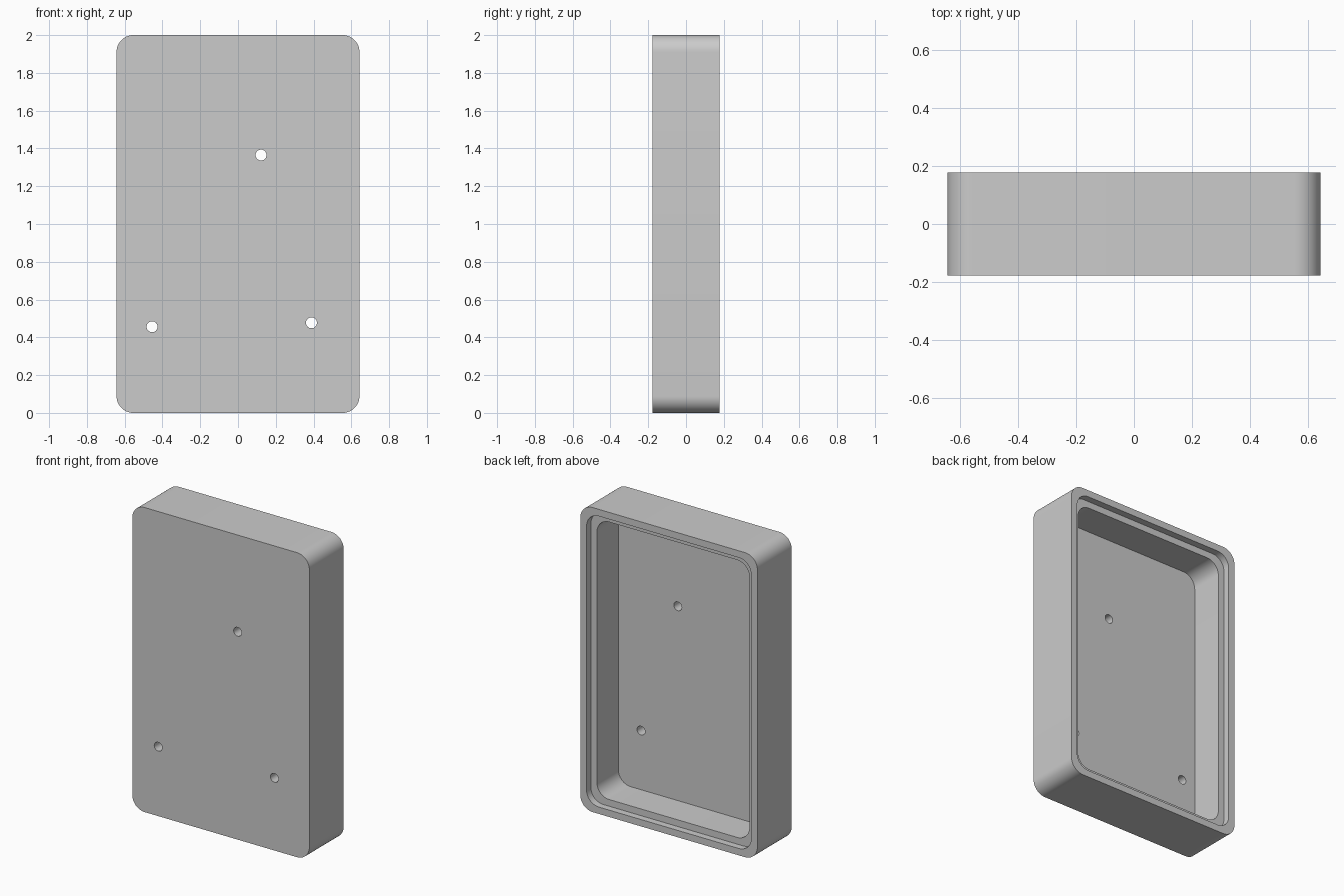
import bpy
import bmesh
from math import pi, cos, sin

cube = bpy.data.objects.get("Cube")
if cube:
    bpy.data.objects.remove(cube, do_unlink=True)

WIDTH, HEIGHT, DEPTH = 1.286, 2.0, 0.356
RADIUS = 0.089
FLOOR = 0.089        # thickness of the front panel
WALL = 0.089         # full wall thickness
LIP = 0.045          # thinner wall around the lid recess
RECESS = 0.045       # depth of the lid recess
FRONT, BACK = -DEPTH / 2, DEPTH / 2
HOLES = [(0.122, 1.365), (-0.455, 0.456), (0.389, 0.477)]
HOLE_RADIUS = 0.029

grey = bpy.data.materials.new("plain grey")
grey.use_nodes = True
grey.diffuse_color = (0.6, 0.6, 0.6, 1)
grey.node_tree.nodes["Principled BSDF"].inputs["Base Color"].default_value = (0.6, 0.6, 0.6, 1)


def rounded_outline(inset, radius, steps=12):
    """Rounded rectangle in x and z, inset from the outer edge."""
    cx, cz = WIDTH / 2 - inset - radius, HEIGHT / 2 - inset - radius
    points = []
    for corner, (sx, sz) in enumerate([(1, 1), (-1, 1), (-1, -1), (1, -1)]):
        for i in range(steps + 1):
            a = (corner + i / steps) * pi / 2
            points.append((sx * cx + radius * cos(a), HEIGHT / 2 + sz * cz + radius * sin(a)))
    return points


def circle_outline(x, z, radius, sides=32):
    return [(x + radius * cos(2 * pi * i / sides), z + radius * sin(2 * pi * i / sides))
            for i in range(sides)]


def prism(name, outline, y0, y1):
    """Extrude an x-z outline along y."""
    bm = bmesh.new()
    face = bm.faces.new([bm.verts.new((x, y0, z)) for x, z in outline])
    side = bmesh.ops.extrude_face_region(bm, geom=[face])["geom"]
    moved = [v for v in side if isinstance(v, bmesh.types.BMVert)]
    bmesh.ops.translate(bm, verts=moved, vec=(0, y1 - y0, 0))
    bmesh.ops.recalc_face_normals(bm, faces=bm.faces)
    mesh = bpy.data.meshes.new(name)
    bm.to_mesh(mesh)
    bm.free()
    mesh.materials.append(grey)
    obj = bpy.data.objects.new(name, mesh)
    bpy.context.collection.objects.link(obj)
    return obj


def cut(body, cutter):
    """Subtract the cutter for good, then remove it."""
    cutter.hide_render = True
    mod = body.modifiers.new(cutter.name, "BOOLEAN")
    mod.operation = "DIFFERENCE"
    mod.solver = "EXACT"
    mod.object = cutter
    bpy.context.view_layer.objects.active = body
    bpy.ops.object.modifier_apply(modifier=mod.name)
    bpy.data.objects.remove(cutter, do_unlink=True)


# Outer shell
case = prism("case_shell", rounded_outline(0, RADIUS), FRONT, BACK)

# Main cavity and the shallow lid recess, both open at the back
cut(case, prism("cavity_cutter", rounded_outline(WALL, RADIUS), FRONT + FLOOR, BACK + 0.1))
cut(case, prism("recess_cutter", rounded_outline(LIP, RADIUS), BACK - RECESS, BACK + 0.1))

# Screw holes through the front panel
for x, z in HOLES:
    cut(case, prism("hole_cutter", circle_outline(x, z, HOLE_RADIUS), FRONT - 0.1, FRONT + FLOOR + 0.1))

# Smooth corners and holes, sharp edges elsewhere
bpy.ops.object.select_all(action="DESELECT")
case.select_set(True)
bpy.context.view_layer.objects.active = case
bpy.ops.object.shade_smooth_by_angle(angle=pi / 6)
